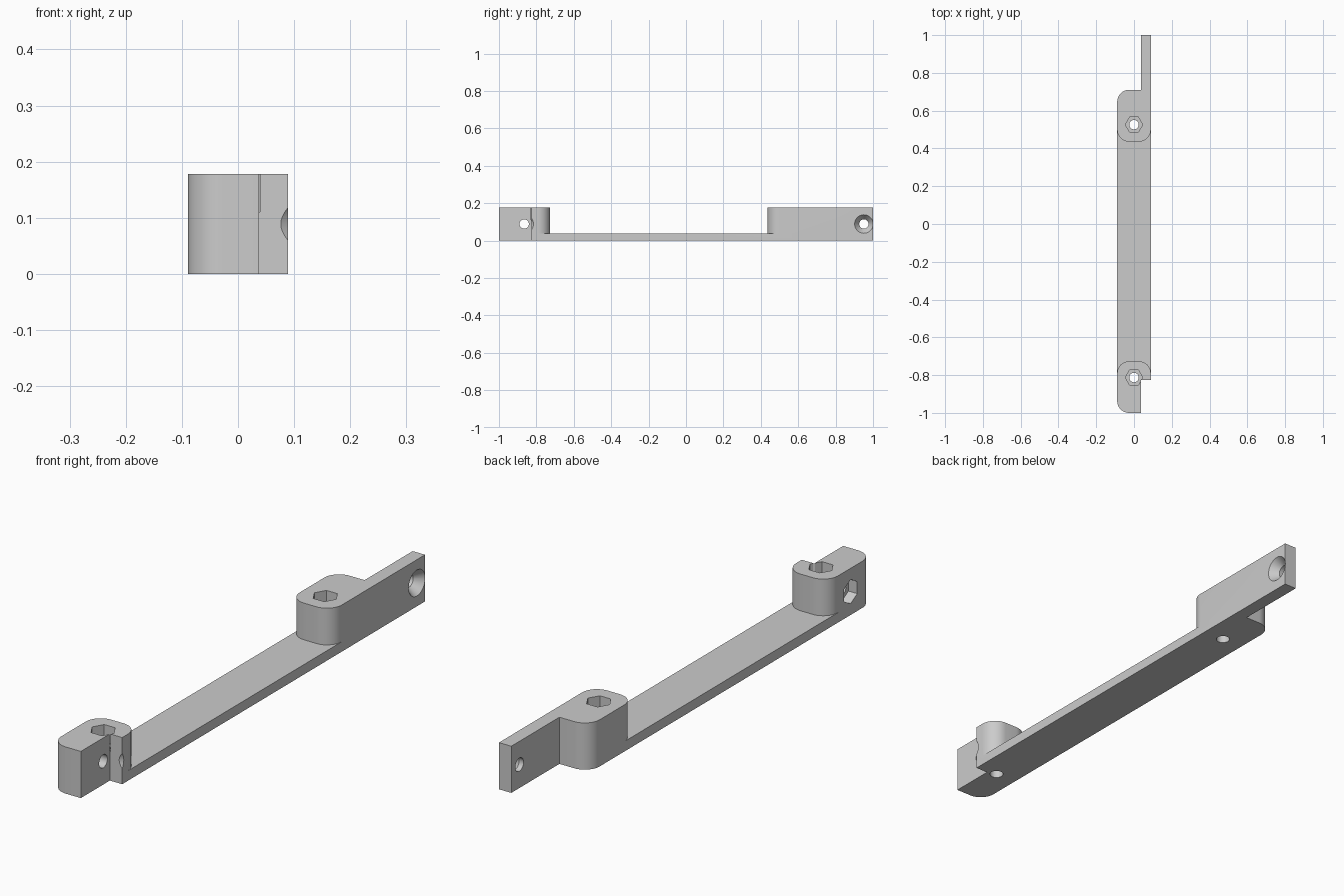
import bpy, bmesh, math
from mathutils import Matrix, Vector

cube = bpy.data.objects.get("Cube")
if cube:
    bpy.data.objects.remove(cube, do_unlink=True)

HALF, TALL, THIN, R = 0.089, 0.178, 0.038, 0.063
NOTCH_X, TONGUE_X, NOTCH_Y = 0.037, 0.037, -0.825

grey = bpy.data.materials.new("plain grey")
grey.use_nodes = True
grey.diffuse_color = (0.6, 0.6, 0.6, 1)
grey.node_tree.nodes["Principled BSDF"].inputs["Base Color"].default_value = (0.6, 0.6, 0.6, 1)


def finish(name, bm):
    bmesh.ops.recalc_face_normals(bm, faces=bm.faces)
    mesh = bpy.data.meshes.new(name)
    bm.to_mesh(mesh)
    bm.free()
    mesh.materials.append(grey)
    obj = bpy.data.objects.new(name, mesh)
    bpy.context.collection.objects.link(obj)
    return obj


def plate(name, corners, height):
    """Extrude an outline of (x, y, rounded) corners up from the floor."""
    pts = []
    for i, (x, y, rounded) in enumerate(corners):
        p = Vector((x, y, 0))
        if not rounded:
            pts.append(p)
            continue
        a = (Vector((*corners[i - 1][:2], 0)) - p).normalized() * R
        b = (Vector((*corners[(i + 1) % len(corners)][:2], 0)) - p).normalized() * R
        for k in range(13):
            t = k / 12 * math.pi / 2
            pts.append(p + a * (1 - math.sin(t)) + b * (1 - math.cos(t)))
    bm = bmesh.new()
    face = bm.faces.new([bm.verts.new(p) for p in pts])
    top = bmesh.ops.extrude_face_region(bm, geom=[face])["geom"]
    bmesh.ops.translate(bm, vec=(0, 0, height),
                        verts=[v for v in top if isinstance(v, bmesh.types.BMVert)])
    return finish(name, bm)


def cutter(name, start, end, r1, r2, sides=40, turn=0.0):
    """Prism or cone running from start to end."""
    start, end = Vector(start), Vector(end)
    axis = end - start
    bm = bmesh.new()
    spin = axis.to_track_quat('Z', 'Y').to_matrix().to_4x4() @ Matrix.Rotation(turn, 4, 'Z')
    bmesh.ops.create_cone(bm, cap_ends=True, segments=sides, radius1=r1, radius2=r2,
                          depth=axis.length, matrix=Matrix.Translation((start + end) / 2) @ spin)
    obj = finish(name, bm)
    obj.hide_render = True
    return obj


def combine(target, other, operation):
    mod = target.modifiers.new("combine", 'BOOLEAN')
    mod.operation, mod.object, mod.solver = operation, other, 'EXACT'
    bpy.context.view_layer.objects.active = target
    bpy.ops.object.modifier_apply(modifier=mod.name)
    bpy.data.objects.remove(other, do_unlink=True)


# Thin strip, front notched block, rear block with side tongue
front_end = [(-HALF, -1, True), (NOTCH_X, -1, False), (NOTCH_X, NOTCH_Y, False), (HALF, NOTCH_Y, False)]
rear_end = [(HALF, 1, False), (TONGUE_X, 1, False), (TONGUE_X, 0.71, False), (-HALF, 0.71, True)]
bracket = plate("connecting_bracket", front_end + [(HALF, 0.6, False), (-HALF, 0.6, False)], THIN)
front_block = plate("front_block", front_end + [(HALF, -0.727, True), (-HALF, -0.727, True)], TALL)
rear_block = plate("rear_block", [(-HALF, 0.436, True), (HALF, 0.436, True)] + rear_end, TALL)
combine(bracket, front_block, 'UNION')
combine(bracket, rear_block, 'UNION')

# Upright bolt holes with hexagonal nut pockets on top
for y in (-0.813, 0.526):
    combine(bracket, cutter("bolt_hole", (0, y, -0.1), (0, y, 0.3), 0.025, 0.025), 'DIFFERENCE')
    pocket = cutter("nut_pocket", (0, y, 0.11), (0, y, 0.3), 0.046, 0.046, 6)
    # Point two corners of the hexagon sideways
    first = pocket.data.vertices[0].co
    turn = math.atan2(first.y - y, first.x)
    pocket.data.transform(Matrix.Translation((0, y, 0)) @ Matrix.Rotation(-turn, 4, 'Z')
                          @ Matrix.Translation((0, -y, 0)))
    combine(bracket, pocket, 'DIFFERENCE')

# Sideways bolt holes with countersinks on the left face
mid = TALL / 2
for y in (-0.865, 0.951):
    combine(bracket, cutter("side_hole", (-0.2, y, mid), (0.2, y, mid), 0.025, 0.025), 'DIFFERENCE')
    combine(bracket, cutter("countersink", (0.056, y, mid), (0.099, y, mid), 0.025, 0.057), 'DIFFERENCE')

# Hexagonal nut pocket on the right face, corners up and down
side_pocket = cutter("side_nut_pocket", (-0.2, -0.865, mid), (-0.052, -0.865, mid), 0.046, 0.046, 6)
first = side_pocket.data.vertices[0].co
turn = math.atan2(first.y + 0.865, first.z - mid)
centre = Matrix.Translation((0, -0.865, mid))
side_pocket.data.transform(centre @ Matrix.Rotation(turn, 4, 'X') @ centre.inverted())
combine(bracket, side_pocket, 'DIFFERENCE')

bpy.ops.object.select_all(action='DESELECT')
bracket.select_set(True)
bpy.context.view_layer.objects.active = bracket
bpy.ops.object.shade_smooth_by_angle(angle=math.radians(30))
